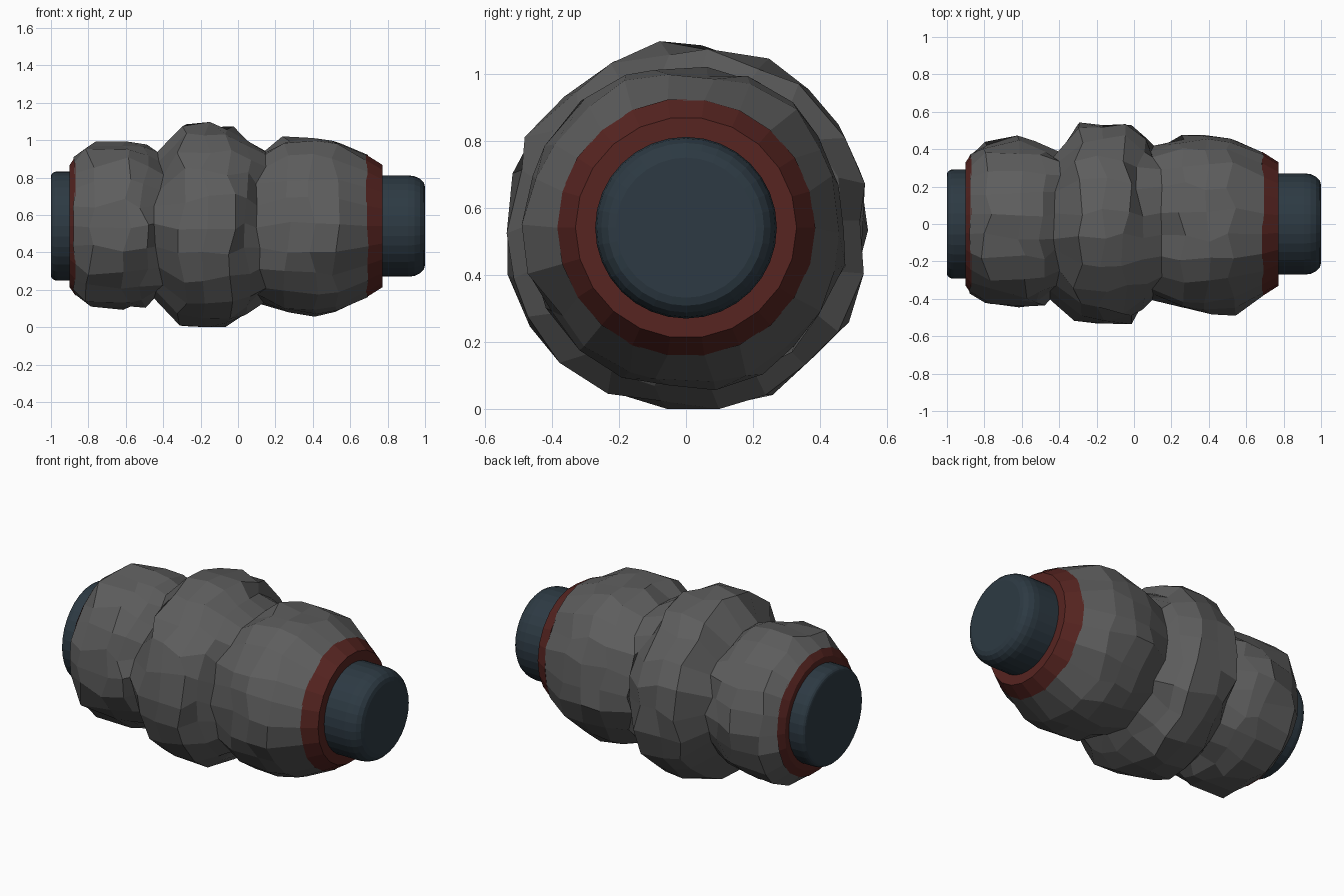
import bpy, bmesh, math, random

if "Cube" in bpy.data.objects:
    bpy.data.objects.remove(bpy.data.objects["Cube"])

random.seed(11)
AXIS_Z = 0.541


def material(name, rgb):
    m = bpy.data.materials.new(name)
    m.diffuse_color = (*rgb, 1)
    m.use_nodes = True
    m.node_tree.nodes["Principled BSDF"].inputs["Base Color"].default_value = m.diffuse_color
    return m


def tube(name, profile, sides, mat, jitter=None, cap=True):
    """Skin rings of (x, radius) along the X axis; jitter moves points of ring i."""
    bm = bmesh.new()
    rings = []
    for i, (x, r) in enumerate(profile):
        ring = []
        for k in range(sides):
            a = 2 * math.pi * k / sides
            px, pr, pa = jitter(i, x, r, a) if jitter else (x, r, a)
            z = max(AXIS_Z + pr * math.sin(pa), 0.0)
            ring.append(bm.verts.new((px, pr * math.cos(pa), z)))
        rings.append(ring)
    for lo, hi in zip(rings, rings[1:]):
        for k in range(sides):
            n = (k + 1) % sides
            bm.faces.new((lo[k], lo[n], hi[n], hi[k]))
    if cap:
        bm.faces.new(rings[0])
        bm.faces.new(rings[-1])
    bmesh.ops.recalc_face_normals(bm, faces=bm.faces)
    me = bpy.data.meshes.new(name)
    bm.to_mesh(me)
    bm.free()
    ob = bpy.data.objects.new(name, me)
    bpy.context.collection.objects.link(ob)
    me.materials.append(mat)
    return ob


grey = material("stone_grey", (0.11, 0.11, 0.11))
red = material("dark_red", (0.095, 0.018, 0.015))
blue = material("slate_blue", (0.026, 0.042, 0.056))

# Rough stone body: three lobes with two valleys, chipped at random
body = [(-0.875, 0.372), (-0.79, 0.44), (-0.60, 0.452), (-0.50, 0.425), (-0.42, 0.39),
        (-0.30, 0.525), (-0.17, 0.55), (-0.04, 0.537), (0.04, 0.47), (0.12, 0.41),
        (0.26, 0.47), (0.40, 0.477), (0.52, 0.472), (0.69, 0.384)]


def chip(i, x, r, a):
    if i in (0, len(body) - 1):
        return x + random.uniform(-0.008, 0.008), r, a
    x += random.uniform(-0.03, 0.03)
    r = min(r + random.uniform(-0.022, 0.022), 0.562)
    return x, r, a + random.uniform(-0.06, 0.06)


tube("stone_body", body, 22, grey, chip, cap=False)

# Red end collars: a sloped rim, then a flat face with a centre ring
tube("right_collar", [(0.685, 0.386), (0.773, 0.33), (0.773, 0.25)], 22, red)
tube("left_collar", [(-0.87, 0.375), (-0.90, 0.33), (-0.90, 0.25)], 22, red)


def end_plug(name, base, tip, radius, edge_x, edge_r):
    """Flat-shaded round plug with a rounded edge."""
    s = 1 if tip > base else -1
    prof = [(base - s * 0.04, radius), (base + s * 0.02, radius)]
    for j in range(5):
        t = j / 4 * math.pi / 2
        prof.append((tip - s * edge_x * (1 - math.sin(t)),
                     radius - edge_r * (1 - math.cos(t))))
    tube(name, prof, 32, blue)


# Slate plugs at both ends
end_plug("right_plug", 0.773, 1.0, 0.271, 0.09, 0.062)
end_plug("left_plug", -0.90, -1.0, 0.292, 0.035, 0.025)
